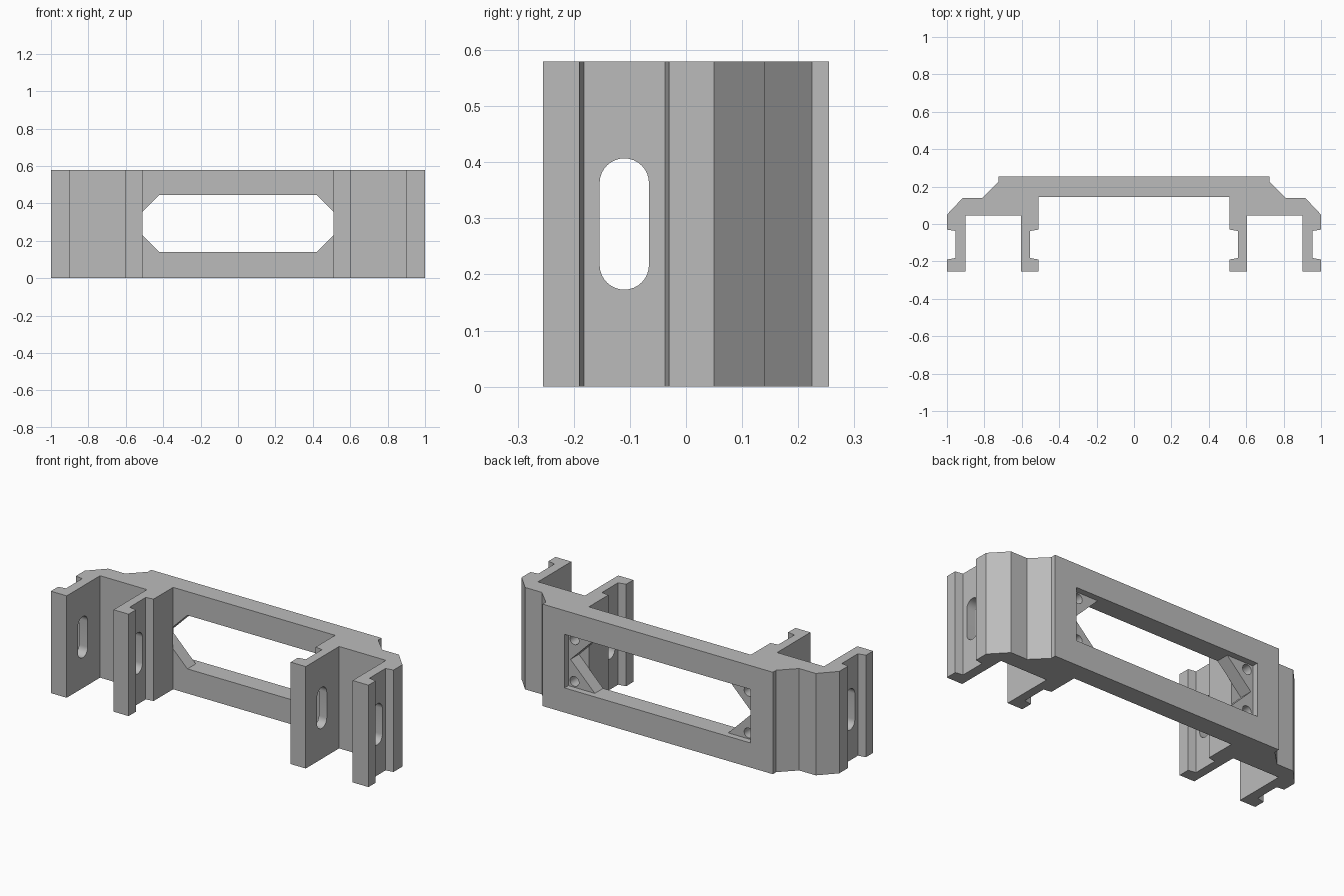
import bpy, bmesh, math
from mathutils import Vector

cube = bpy.data.objects.get("Cube")
if cube:
    bpy.data.objects.remove(cube, do_unlink=True)

HEIGHT = 0.58
MID = HEIGHT / 2

grey = bpy.data.materials.new("plain_grey")
grey.use_nodes = True
colour = (0.5, 0.5, 0.5, 1)
grey.diffuse_color = colour
grey.node_tree.nodes["Principled BSDF"].inputs["Base Color"].default_value = colour


def prism(name, outline, place, start, end):
    """Extrude a 2D outline from start to end; place maps (u, v, depth) to xyz."""
    bm = bmesh.new()
    face = bm.faces.new([bm.verts.new(place(u, v, start)) for u, v in outline])
    out = bmesh.ops.extrude_face_region(bm, geom=[face])
    shift = Vector(place(0, 0, end)) - Vector(place(0, 0, start))
    bmesh.ops.translate(bm, vec=shift,
                        verts=[g for g in out["geom"] if isinstance(g, bmesh.types.BMVert)])
    bmesh.ops.recalc_face_normals(bm, faces=bm.faces)
    mesh = bpy.data.meshes.new(name)
    bm.to_mesh(mesh)
    bm.free()
    mesh.materials.append(grey)
    obj = bpy.data.objects.new(name, mesh)
    bpy.context.collection.objects.link(obj)
    return obj


def along_x(u, v, d):
    return (d, u, v)


def along_y(u, v, d):
    return (u, d, v)


def along_z(u, v, d):
    return (u, v, d)


def circle(cx, cz, r, n=24):
    return [(cx + r * math.cos(math.tau * i / n), cz + r * math.sin(math.tau * i / n))
            for i in range(n)]


# Bracket body: half of the plan, mirrored, extruded upward
half = [(0.725, 0.255), (0.725, 0.225), (0.81, 0.14), (0.915, 0.14), (1, 0.05),
        (1, -0.03), (0.955, -0.037), (0.955, -0.182), (1, -0.19), (1, -0.255),
        (0.9, -0.255), (0.9, 0.045), (0.605, 0.045), (0.605, -0.255),
        (0.51, -0.255), (0.51, -0.19), (0.555, -0.182), (0.555, -0.037),
        (0.51, -0.03), (0.51, 0.145)]
plan = half + [(-x, y) for x, y in reversed(half)]
body = prism("bracket_body", plan, along_z, 0, HEIGHT)

# Window with pointed ends, leaving the corner gussets
low, high, point = 0.14, 0.445, 0.573
middle = (low + high) / 2
window = [(-0.42, low), (0.42, low), (point, middle),
          (0.42, high), (-0.42, high), (-point, middle)]
cutters = [prism("window_cutter", window, along_y, 0.144, 0.4)]

# Shallow rectangular recess behind the gussets
recess = [(-0.586, low), (0.586, low), (0.586, high), (-0.586, high)]
cutters.append(prism("recess_cutter", recess, along_y, 0.22, 0.4))

# Blind screw holes in the gusset corners
for x in (-0.548, 0.548):
    for z in (low + 0.034, high - 0.034):
        cutters.append(prism("screw_hole_cutter", circle(x, z, 0.028), along_y, 0.11, 0.3))

# Rounded slot running through all four legs
radius, reach, steps = 0.044, 0.073, 16
slot = []
for side in (1, -1):
    for i in range(steps + 1):
        a = math.pi * i / steps
        slot.append((-0.11 + side * radius * math.cos(a),
                     MID + side * (reach + radius * math.sin(a))))
cutters.append(prism("slot_cutter", slot, along_x, -1.2, 1.2))

# Cut everything out of the body
for cutter in cutters:
    cutter.hide_render = True
    mod = body.modifiers.new(cutter.name, "BOOLEAN")
    mod.operation = "DIFFERENCE"
    mod.solver = "EXACT"
    mod.object = cutter
graph = bpy.context.evaluated_depsgraph_get()
result = bpy.data.meshes.new_from_object(body.evaluated_get(graph))
body.modifiers.clear()
body.data = result
for cutter in cutters:
    bpy.data.objects.remove(cutter, do_unlink=True)

# Smooth the slot ends and holes while keeping corners crisp
bpy.ops.object.select_all(action="DESELECT")
body.select_set(True)
bpy.context.view_layer.objects.active = body
bpy.ops.object.shade_smooth_by_angle(angle=math.radians(30))
